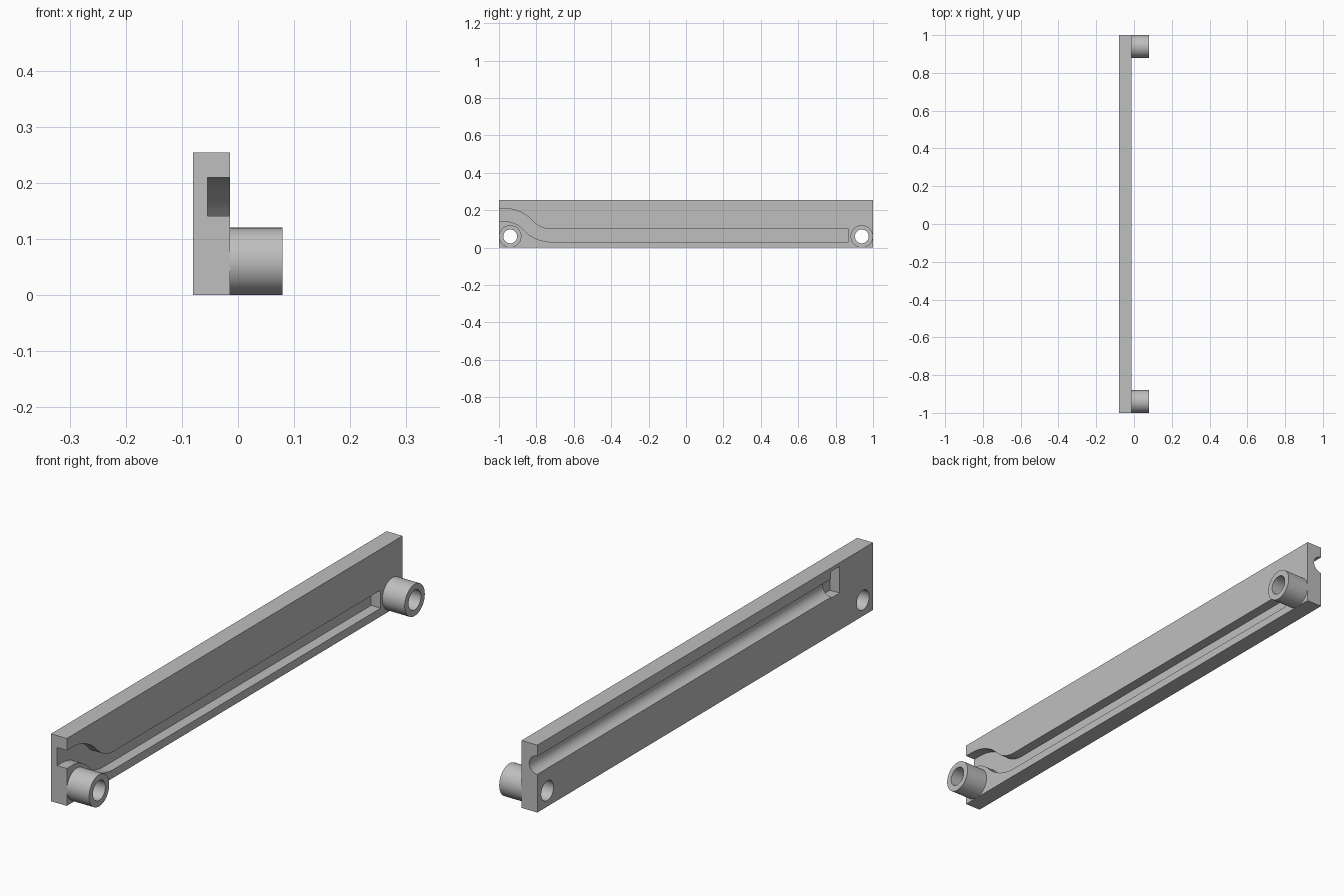
import bpy, bmesh, math

cube = bpy.data.objects.get("Cube")
if cube:
    bpy.data.objects.remove(cube, do_unlink=True)

grey = bpy.data.materials.new("light grey")
grey.use_nodes = True
grey.diffuse_color = (0.52, 0.52, 0.52, 1)
grey.node_tree.nodes["Principled BSDF"].inputs["Base Color"].default_value = (0.52, 0.52, 0.52, 1)

X, Y, Z = 0, 1, 2
BACK, FACE, TIP, HEIGHT = -0.08, -0.014, 0.079, 0.254
BOSS_Y, BOSS_Z, BOSS_RADIUS, BORE_RADIUS = 0.94, 0.06, 0.06, 0.037


def add_verts(bm, axis, level, points):
    """Place flat points on the plane where the given axis equals level."""
    verts = []
    for a, b in points:
        co = [a, b]
        co.insert(axis, level)
        verts.append(bm.verts.new(co))
    return verts


def sheet(bm, axis, level, *loops):
    """Flat surface bounded by the first loop, with the others as holes."""
    edges = []
    for loop in loops:
        verts = add_verts(bm, axis, level, loop)
        edges += [bm.edges.new((v, verts[i - 1])) for i, v in enumerate(verts)]
    normal = [0, 0, 0]
    normal[axis] = 1
    bmesh.ops.triangle_fill(bm, use_beauty=True, edges=edges, normal=normal)


def wall(bm, axis, start, end, outline, closed=False, end_outline=None):
    """Strip of quads joining an outline at two levels."""
    a = add_verts(bm, axis, start, outline)
    b = add_verts(bm, axis, end, end_outline or outline)
    for i in range(0 if closed else 1, len(a)):
        bm.faces.new((a[i - 1], a[i], b[i], b[i - 1]))


def ring(y, radius):
    steps = [math.tau * i / 48 for i in range(48)]
    return [(y + radius * math.cos(t), BOSS_Z + radius * math.sin(t)) for t in steps]


def finish(name, bm):
    """Weld, smooth the curved walls and keep corners crisp."""
    bmesh.ops.remove_doubles(bm, verts=bm.verts[:], dist=0.00001)
    bmesh.ops.recalc_face_normals(bm, faces=bm.faces[:])
    for face in bm.faces:
        face.smooth = True
    for edge in bm.edges:
        edge.smooth = edge.calc_face_angle(0) < math.radians(30)
    mesh = bpy.data.meshes.new(name)
    bm.to_mesh(mesh)
    bm.free()
    mesh.materials.append(grey)
    bpy.context.collection.objects.link(bpy.data.objects.new(name, mesh))


def groove_outline():
    """Constant-width slot: double bend, then a long straight."""
    half, high, low = 0.034, 0.175, 0.065
    y0, y1, steps = -0.97, -0.72, 12
    theta = 2 * math.atan((high - low) / (y1 - y0))
    r = (y1 - y0) / (2 * math.sin(theta))
    angles = [theta * i / steps for i in range(steps + 1)]
    path = [(-1, high, 0)]
    path += [(y0 + r * math.sin(t), high - r + r * math.cos(t), t) for t in angles]
    path += [(y1 - r * math.sin(t), low + r - r * math.cos(t), t) for t in angles[-2::-1]]
    path.append((0.87, low, 0))
    upper, lower = [[(y + s * math.sin(t), z + s * math.cos(t)) for y, z, t in path]
                    for s in (half, -half)]
    return upper + lower[::-1]


# Guide groove on the inner face, open at the front end
rail = bmesh.new()
groove = groove_outline()
groove_floor = -0.054
wall(rail, X, FACE, groove_floor, groove)
sheet(rail, X, groove_floor, groove)

# Round channel along the outer face
channel_z, channel_r = 0.178, 0.034
arc = [(BACK + channel_r * math.sin(math.pi * i / 16),
        channel_z + channel_r * math.cos(math.pi * i / 16)) for i in range(17)]
channel_top, channel_bottom = arc[0][1], arc[-1][1]
pocket_near, pocket_far = -0.75, -0.80
pocket_low, pocket_high, pocket_floor = 0.14, 0.24, -0.04
wall(rail, Y, 1, pocket_near, arc)

# Square pocket closing the channel
pocket = [(pocket_near, pocket_high), (pocket_far, pocket_high),
          (pocket_far, pocket_low), (pocket_near, pocket_low)]
wall(rail, X, BACK, pocket_floor, pocket)
sheet(rail, X, pocket_floor, pocket)
sheet(rail, Y, pocket_near, arc + [(BACK, pocket_low), (pocket_floor, pocket_low),
                                   (pocket_floor, pocket_high), (BACK, pocket_high)])

# Plate faces, pierced by the bores
bores = [ring(y, BORE_RADIUS) for y in (-BOSS_Y, BOSS_Y)]
for bore in bores:
    wall(rail, X, BACK, FACE, bore, closed=True)
sheet(rail, X, FACE, groove + [(-1, 0), (1, 0), (1, HEIGHT), (-1, HEIGHT)], *bores)
sheet(rail, X, BACK, [(1, channel_bottom), (1, 0), (-1, 0), (-1, HEIGHT), (1, HEIGHT),
                      (1, channel_top), (pocket_near, channel_top)] + pocket
      + [(pocket_near, channel_bottom)], *bores)

# Plate ends, top and bottom
sheet(rail, Y, 1, arc + [(BACK, 0), (FACE, 0), (FACE, HEIGHT), (BACK, HEIGHT)])
groove_top, groove_bottom = groove[0][1], groove[-1][1]
sheet(rail, Y, -1, [(BACK, 0), (FACE, 0), (FACE, groove_bottom), (groove_floor, groove_bottom),
                    (groove_floor, groove_top), (FACE, groove_top), (FACE, HEIGHT),
                    (BACK, HEIGHT)])
for z in (0, HEIGHT):
    sheet(rail, Z, z, [(BACK, -1), (FACE, -1), (FACE, 1), (BACK, 1)])
finish("rail_plate", rail)

# Hollow mounting bosses at both ends
for name, y in (("front_boss", -BOSS_Y), ("rear_boss", BOSS_Y)):
    boss = bmesh.new()
    outer, inner = ring(y, BOSS_RADIUS), ring(y, BORE_RADIUS)
    for outline in (outer, inner):
        wall(boss, X, FACE, TIP, outline, closed=True)
    for x in (FACE, TIP):
        wall(boss, X, x, x, outer, closed=True, end_outline=inner)
    finish(name, boss)
